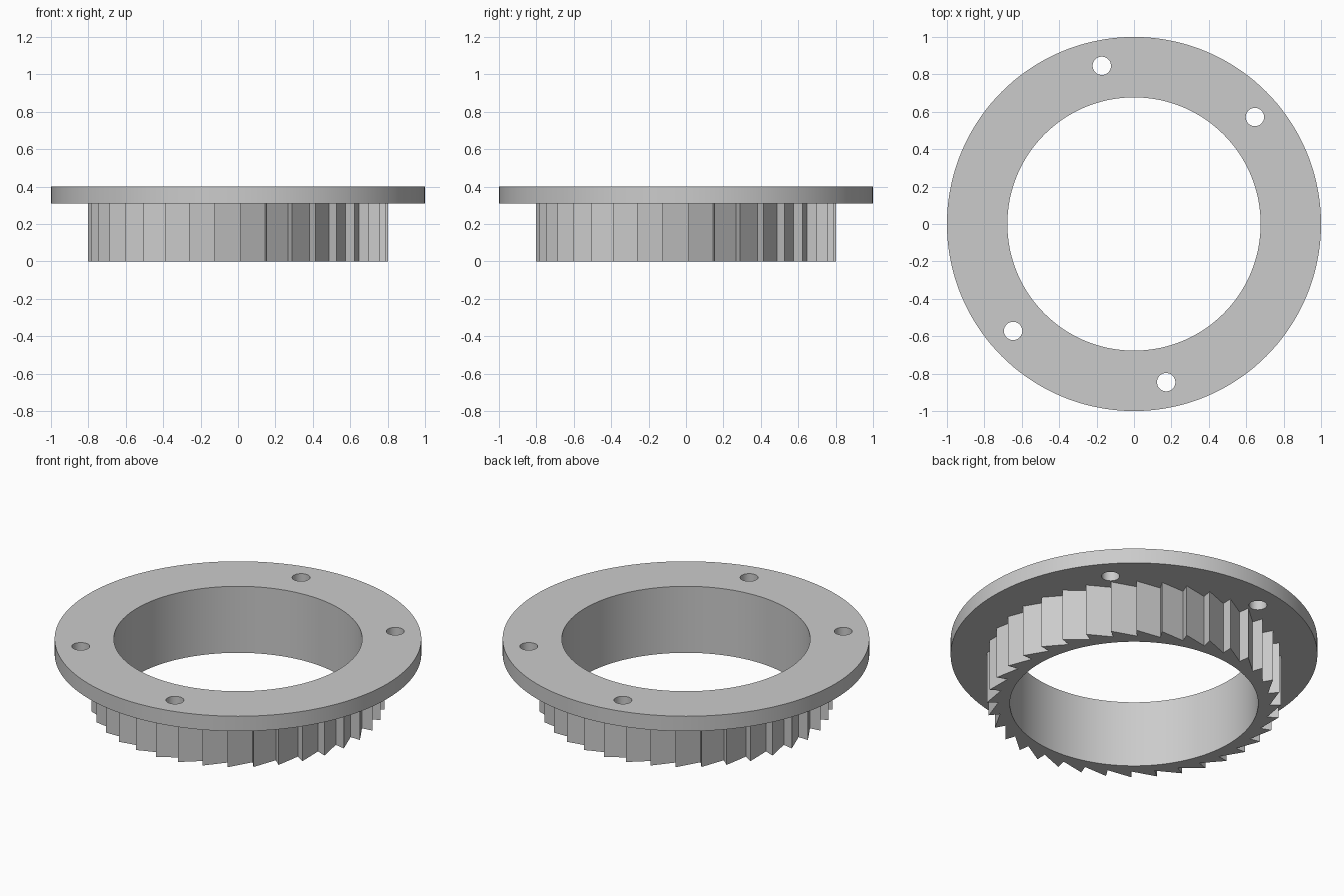
import bpy
import bmesh
from math import cos, sin, radians, tau

cube = bpy.data.objects.get("Cube")
if cube:
    bpy.data.objects.remove(cube, do_unlink=True)

BORE = 0.677        # inner radius shared by both parts
SEAM = 0.31         # height where the flange meets the ring
TOP = 0.40
TEETH = 36

grey = bpy.data.materials.new("plain_grey")
grey.use_nodes = True
grey.diffuse_color = (0.6, 0.6, 0.6, 1)
grey.node_tree.nodes["Principled BSDF"].inputs["Base Color"].default_value = (0.6, 0.6, 0.6, 1)


def circle(radius, count, cx=0.0, cy=0.0):
    return [(cx + radius * cos(tau * i / count), cy + radius * sin(tau * i / count))
            for i in range(count)]


def plate(name, outlines, bottom, top):
    """Fill an outline with holes and extrude it upwards."""
    bm = bmesh.new()
    edges = []
    for outline in outlines:
        verts = [bm.verts.new((x, y, bottom)) for x, y in outline]
        edges += [bm.edges.new((v, verts[i - 1])) for i, v in enumerate(verts)]
    bmesh.ops.triangle_fill(bm, edges=edges, use_beauty=True)
    result = bmesh.ops.extrude_face_region(bm, geom=bm.faces[:], use_keep_orig=True)
    raised = [g for g in result["geom"] if isinstance(g, bmesh.types.BMVert)]
    bmesh.ops.translate(bm, verts=raised, vec=(0, 0, top - bottom))
    bmesh.ops.recalc_face_normals(bm, faces=bm.faces[:])
    mesh = bpy.data.meshes.new(name)
    bm.to_mesh(mesh)
    bm.free()
    mesh.materials.append(grey)
    obj = bpy.data.objects.new(name, mesh)
    bpy.context.collection.objects.link(obj)
    bpy.ops.object.select_all(action='DESELECT')
    obj.select_set(True)
    bpy.context.view_layer.objects.active = obj
    bpy.ops.object.shade_smooth_by_angle(angle=radians(8))
    return obj


# Flange with two opposite pairs of screw holes
holes = [circle(0.049, 48, 0.863 * cos(radians(a)), 0.863 * sin(radians(a)))
         for a in (41.5, 101.5, 221.5, 281.5)]
plate("flange", [circle(1.0, 144), circle(BORE, 144)] + holes, SEAM, TOP)

# Ratchet ring: each tooth rises steeply, then slopes down counterclockwise
teeth = []
for i in range(TEETH):
    angle = radians(1 + i * 360 / TEETH)
    for radius, shift in ((0.739, radians(0.2)), (0.802, 0)):
        teeth.append((radius * cos(angle + shift), radius * sin(angle + shift)))
plate("ratchet_ring", [teeth, circle(BORE, 144)], 0.0, SEAM)
